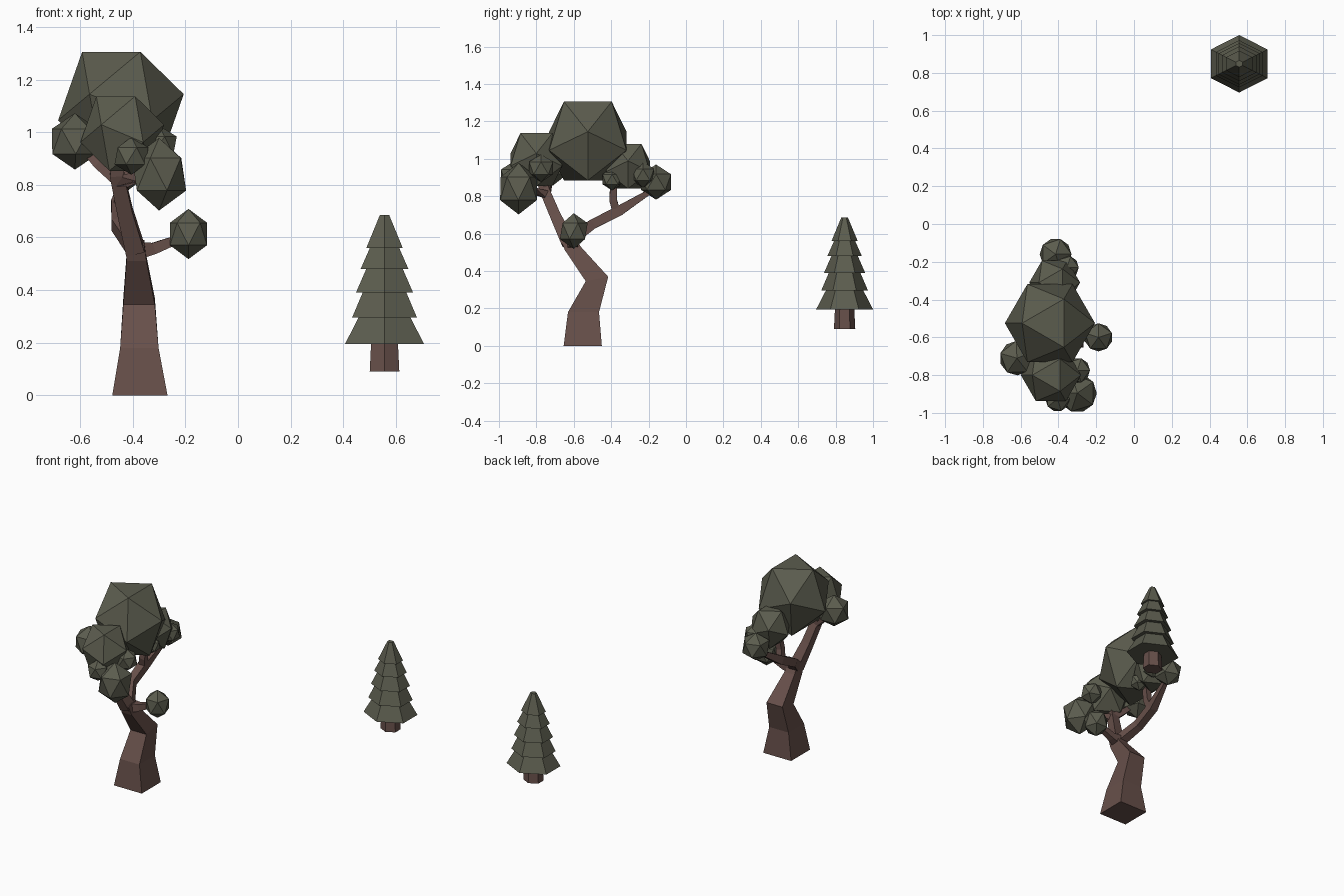
import bpy, bmesh, math
from mathutils import Vector, Matrix

if "Cube" in bpy.data.objects:
    bpy.data.objects.remove(bpy.data.objects["Cube"])


def material(name, rgb):
    m = bpy.data.materials.new(name)
    m.diffuse_color = (*rgb, 1)
    m.use_nodes = True
    m.node_tree.nodes["Principled BSDF"].inputs["Base Color"].default_value = m.diffuse_color
    return m


BARK = material("brown bark", (0.135, 0.079, 0.068))
LEAF = material("dull green leaves", (0.105, 0.107, 0.076))


def finish(bm, name, mat):
    bmesh.ops.recalc_face_normals(bm, faces=bm.faces)
    me = bpy.data.meshes.new(name)
    bm.to_mesh(me)
    bm.free()
    me.materials.append(mat)
    ob = bpy.data.objects.new(name, me)
    bpy.context.collection.objects.link(ob)


def loft(name, rings, mat):
    """Skin a list of equal-length point rings and cap both ends."""
    bm = bmesh.new()
    vs = [[bm.verts.new(p) for p in r] for r in rings]
    n = len(vs[0])
    for a, b in zip(vs, vs[1:]):
        for i in range(n):
            j = (i + 1) % n
            bm.faces.new((a[i], a[j], b[j], b[i]))
    bm.faces.new(vs[0][::-1])
    bm.faces.new(vs[-1])
    finish(bm, name, mat)


def branch(name, points, mat=BARK):
    """Four-sided tapering limb through (x, y, z, half width) points."""
    ps = [Vector(p[:3]) for p in points]
    rings = []
    for i, p in enumerate(ps):
        d = (ps[min(i + 1, len(ps) - 1)] - ps[max(i - 1, 0)]).normalized()
        ref = Vector((0, 0, 1)) if abs(d.x) > 0.7 else Vector((1, 0, 0))
        u = (ref - d * ref.dot(d)).normalized()
        v = d.cross(u)
        w = points[i][3]
        rings.append([p + u * w * a + v * w * b
                      for a, b in ((-1, -1), (1, -1), (1, 1), (-1, 1))])
    loft(name, rings, mat)


def clump(name, c, r, spin=0, face_up=False, zs=1.0):
    """Icosahedron leaf clump, standing on a corner or lying on a face."""
    bm = bmesh.new()
    bmesh.ops.create_icosphere(bm, subdivisions=1, radius=1)
    if face_up:
        bm.normal_update()
        bm.faces.ensure_lookup_table()
        q = bm.faces[0].normal.rotation_difference(Vector((0, 0, 1)))
        bm.transform(q.to_matrix().to_4x4())
        top = max(bm.verts, key=lambda v: v.co.z)
        ang = math.atan2(top.co.y, top.co.x)
        bm.transform(Matrix.Rotation(-ang, 4, 'Z'))
    bm.transform(Matrix.Translation(c)
                 @ Matrix.Diagonal((r, r, r * zs, 1))
                 @ Matrix.Rotation(math.radians(spin), 4, 'Z'))
    finish(bm, name, LEAF)


# Bent square trunk: centre x, y, z, half sizes, rise of the back edge
trunk = [(-0.373, -0.552, 0.0, 0.105, 0.102, 0),
         (-0.375, -0.548, 0.18, 0.073, 0.083, 0),
         (-0.376, -0.476, 0.357, 0.060, 0.060, 0.012),
         (-0.386, -0.605, 0.52, 0.038, 0.042, 0.01),
         (-0.390, -0.635, 0.58, 0.034, 0.036, 0.01)]
loft("trunk", [[(x + sx * hx, y + sy * hy, z + sy * dz)
                for sx, sy in ((-1, -1), (1, -1), (1, 1), (-1, 1))]
               for x, y, z, hx, hy, dz in trunk], BARK)

# Limbs
branch("front_limb", [(-0.39, -0.63, 0.55, 0.036), (-0.43, -0.70, 0.70, 0.029),
                      (-0.46, -0.76, 0.84, 0.027), (-0.45, -0.79, 0.95, 0.02)])
branch("back_limb", [(-0.39, -0.62, 0.56, 0.03), (-0.455, -0.50, 0.65, 0.026),
                     (-0.455, -0.36, 0.72, 0.027), (-0.425, -0.20, 0.82, 0.014)])
branch("back_limb_fork", [(-0.455, -0.37, 0.71, 0.022), (-0.44, -0.39, 0.78, 0.02),
                          (-0.42, -0.385, 0.90, 0.018)])
branch("side_limb", [(-0.385, -0.61, 0.55, 0.034), (-0.32, -0.60, 0.558, 0.022),
                     (-0.21, -0.595, 0.60, 0.015)])
branch("left_twig", [(-0.455, -0.75, 0.82, 0.024), (-0.53, -0.735, 0.88, 0.018),
                     (-0.60, -0.715, 0.95, 0.014)])
branch("right_twig", [(-0.45, -0.75, 0.81, 0.022), (-0.38, -0.82, 0.83, 0.016),
                      (-0.31, -0.88, 0.84, 0.013)])

# Leaf clumps
clump("crown_clump", (-0.445, -0.525, 1.095), 0.243, 180, True, 1.09)
clump("front_clump", (-0.44, -0.80, 0.995), 0.162, 180, True, 1.1)
clump("left_clump", (-0.62, -0.71, 0.965), 0.102, 20, False, 1.05)
clump("low_right_clump", (-0.30, -0.895, 0.84), 0.115, 35, False, 1.2)
clump("small_front_clump", (-0.405, -0.928, 0.91), 0.072, 0)
clump("small_right_clump", (-0.30, -0.775, 0.95), 0.075, 0)
clump("side_clump", (-0.188, -0.60, 0.613), 0.083, 18, False, 1.15)
clump("back_clump", (-0.42, -0.31, 0.96), 0.137, 180, True, 1.1)
clump("back_end_clump", (-0.415, -0.16, 0.875), 0.094, 0)
clump("small_back_clump", (-0.355, -0.23, 0.915), 0.07, 0)
clump("inner_back_clump", (-0.375, -0.395, 0.89), 0.06, 0)

# Fir: hexagonal stem and stacked skirts
FX, FY = 0.557, 0.848


def hexagon(r, z):
    return [(FX + 1.14 * r * math.cos(a), FY + r * math.sin(a), z)
            for a in (math.radians(30 + 60 * i) for i in range(6))]


loft("fir_stem", [hexagon(0.057, 0.09), hexagon(0.05, 0.23)], BARK)
skirts = [(0.195, 0.152, 0.305, 0.095), (0.295, 0.125, 0.40, 0.08),
          (0.39, 0.110, 0.49, 0.066), (0.48, 0.092, 0.57, 0.052),
          (0.56, 0.070, 0.685, 0.018)]
for i, (z0, r0, z1, r1) in enumerate(skirts):
    loft(f"fir_skirt_{i + 1}", [hexagon(r0, z0), hexagon(r1, z1)], LEAF)
